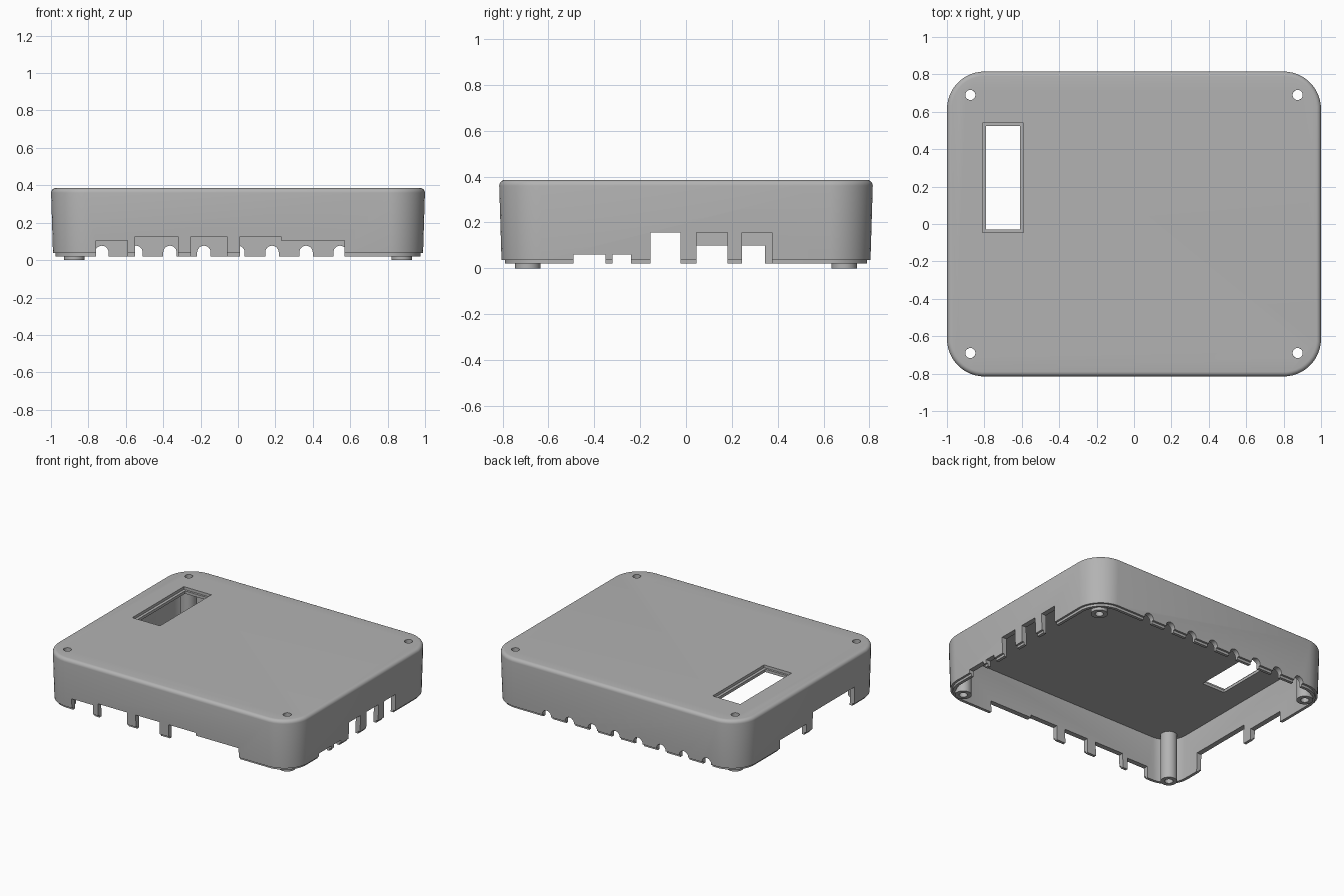
import bpy, bmesh, math
from mathutils import Matrix, Vector

if "Cube" in bpy.data.objects:
    bpy.data.objects.remove(bpy.data.objects["Cube"])

HX, HY, CORNER = 1.0, 0.815, 0.2
WALL = 0.04
POST_X, POST_Y = 0.875, 0.69

grey = bpy.data.materials.new("plain grey")
grey.use_nodes = True
colour = (0.45, 0.45, 0.45, 1)
grey.diffuse_color = colour
grey.node_tree.nodes["Principled BSDF"].inputs["Base Color"].default_value = colour


def make_object(name, bm):
    bmesh.ops.recalc_face_normals(bm, faces=bm.faces[:])
    mesh = bpy.data.meshes.new(name)
    bm.to_mesh(mesh)
    bm.free()
    mesh.materials.append(grey)
    obj = bpy.data.objects.new(name, mesh)
    bpy.context.collection.objects.link(obj)
    return obj


def ring(bm, hx, hy, r, z, steps=10):
    """Rounded rectangle of vertices; a circle when hx = hy = r."""
    verts = []
    for k, (sx, sy) in enumerate([(1, 1), (-1, 1), (-1, -1), (1, -1)]):
        for i in range(steps):
            a = (k + (i + 0.5) / steps) * math.pi / 2
            verts.append(bm.verts.new((sx * (hx - r) + r * math.cos(a),
                                       sy * (hy - r) + r * math.sin(a), z)))
    return verts


def bridge(bm, a, b):
    n = len(a)
    for i in range(n):
        j = (i + 1) % n
        bm.faces.new((a[i], a[j], b[j], b[i]))


# Shell: inner ceiling, inner wall, stepped lip, drafted outer wall, rounded top edge
profile = [(WALL, 0.345), (WALL + 0.006, 0.02), (0.025, 0.02), (0.025, 0.037), (0.01, 0.037)]
FILLET = 0.025
for i in range(6):
    a = i / 5 * math.pi / 2
    profile.append((FILLET * (1 - math.cos(a)), 0.385 - FILLET * (1 - math.sin(a))))
bm = bmesh.new()
rings = [ring(bm, HX - d, HY - d, CORNER - d, z) for d, z in profile]
for a, b in zip(rings, rings[1:]):
    bridge(bm, a, b)
bm.faces.new(rings[0])
bm.faces.new(rings[-1])
shell = make_object("case_shell", bm)

# Cutters gathered in one mesh
cut = bmesh.new()


def cut_box(x0, x1, y0, y1, z0, z1):
    size = Vector((x1 - x0, y1 - y0, z1 - z0))
    mid = Vector((x0 + x1, y0 + y1, z0 + z1)) / 2
    bmesh.ops.create_cube(cut, size=1, matrix=Matrix.Translation(mid) @ Matrix.Diagonal(size).to_4x4())


# Front ports
for x0, x1, top in [(-0.76, -0.59, 0.105), (-0.55, -0.32, 0.125), (-0.25, -0.06, 0.125),
                    (0.01, 0.23, 0.125), (0.22, 0.57, 0.105)]:
    cut_box(x0, x1, -0.9, -0.72, -0.1, top)

# Ports on the +x side
for y0, y1, top in [(-0.49, -0.35, 0.06), (-0.32, -0.24, 0.06), (-0.155, -0.025, 0.155),
                    (0.045, 0.18, 0.155), (0.245, 0.375, 0.155)]:
    cut_box(0.9, 1.1, y0, y1, -0.1, top)

# Ports on the -x side
for y0, y1, top in [(-0.5, -0.025, 0.16), (0.045, 0.345, 0.1)]:
    cut_box(-1.1, -0.9, y0, y1, -0.1, top)

# Row of cable arches along the back
for i in range(8):
    x = -0.728 + 0.182 * i
    outline = [(x + 0.036, -0.1)]
    for k in range(13):
        a = math.pi * k / 12
        outline.append((x + 0.036 * math.cos(a), 0.041 + 0.036 * math.sin(a)))
    outline.append((x - 0.036, -0.1))
    ends = [[cut.verts.new((px, y, pz)) for px, pz in outline] for y in (0.72, 0.9)]
    bridge(cut, *ends)
    for end in ends:
        cut.faces.new(end)

# Display window with a shallow recess around it
cut_box(-0.79, -0.61, -0.03, 0.525, 0.3, 0.45)
cut_box(-0.81, -0.59, -0.045, 0.54, 0.365, 0.44)

# Screw holes through the top
corners = [(sx * POST_X, sy * POST_Y) for sx in (-1, 1) for sy in (-1, 1)]
for x, y in corners:
    bmesh.ops.create_cone(cut, cap_ends=True, segments=24, radius1=0.027, radius2=0.027,
                          depth=0.2, matrix=Matrix.Translation((x, y, 0.385)))

cutter = make_object("port_cutter", cut)
cutter.hide_render = True
mod = shell.modifiers.new("ports", "BOOLEAN")
mod.operation = "DIFFERENCE"
mod.solver = "EXACT"
mod.use_self = True
mod.object = cutter
bpy.context.view_layer.objects.active = shell
bpy.ops.object.modifier_apply(modifier=mod.name)
bpy.data.objects.remove(cutter)

# Hollow screw posts in the corners
parts = [shell]
for x, y in corners:
    bm = bmesh.new()
    tube = [ring(bm, r, r, r, z, 6) for r, z in
            [(0.027, 0.0), (0.055, 0.0), (0.055, 0.36), (0.027, 0.36)]]
    for a, b in zip(tube, tube[1:] + tube[:1]):
        bridge(bm, a, b)
    name = ("back" if y > 0 else "front") + ("_left" if x > 0 else "_right") + "_screw_post"
    post = make_object(name, bm)
    post.location = (x, y, 0)
    parts.append(post)

# Smooth shading with sharp edges kept
bpy.ops.object.select_all(action="DESELECT")
for obj in parts:
    obj.select_set(True)
bpy.context.view_layer.objects.active = shell
bpy.ops.object.shade_smooth_by_angle(angle=math.radians(30))
